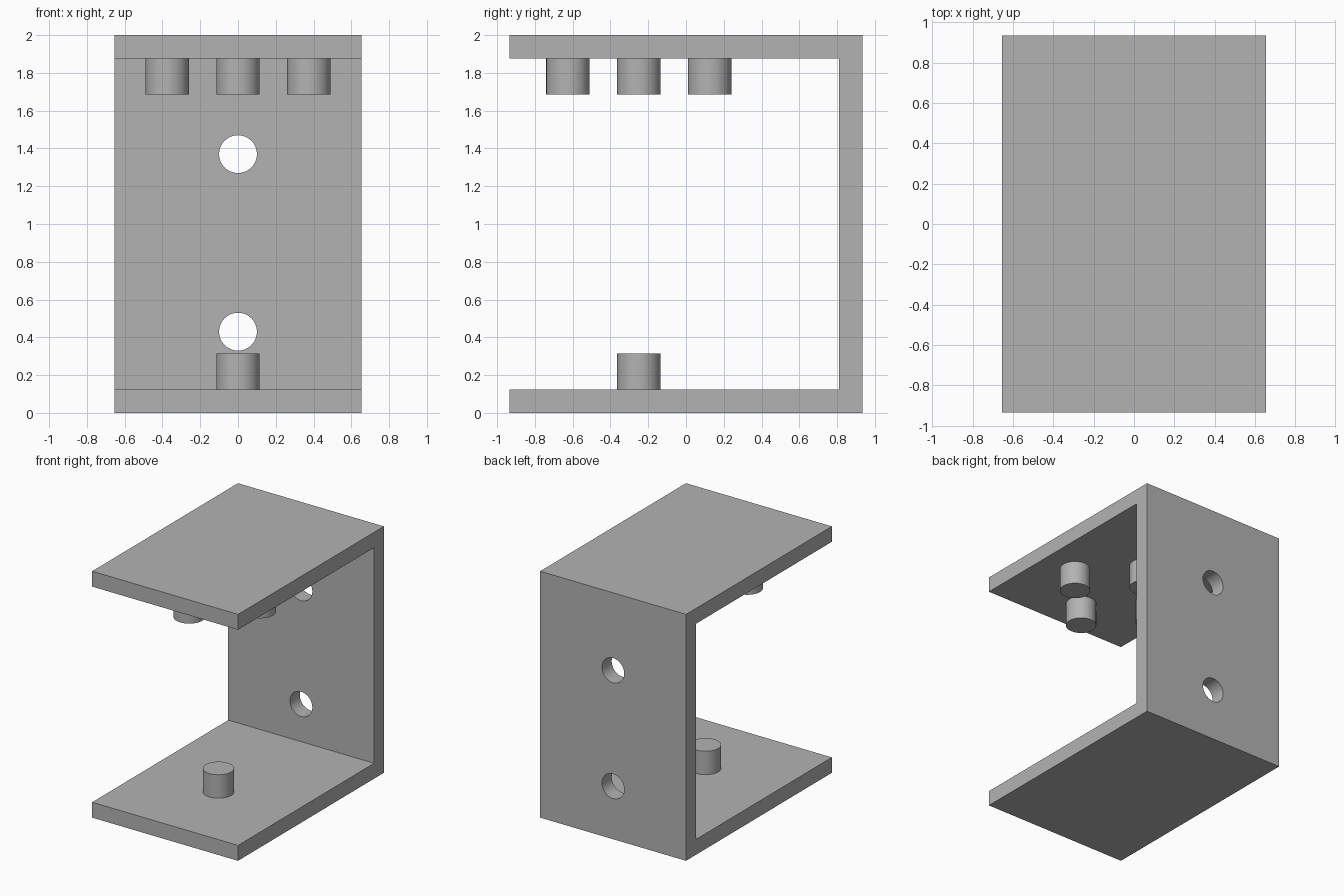
import bpy
import math

cube = bpy.data.objects.get("Cube")
if cube:
    bpy.data.objects.remove(cube, do_unlink=True)

WIDTH, DEPTH, HEIGHT, WALL = 1.31, 1.87, 2.0, 0.125
PEG_RADIUS, PEG_LENGTH, PEG_SINK = 0.115, 0.19, 0.02
PEG_Y, PEG_OFFSET = -0.25, 0.375
HOLE_RADIUS = 0.1

grey = bpy.data.materials.new("plain grey")
grey.use_nodes = True
colour = (0.45, 0.45, 0.45, 1)
grey.diffuse_color = colour
grey.node_tree.nodes["Principled BSDF"].inputs["Base Color"].default_value = colour


def cylinder(name, radius, length, location, rotation=(0, 0, 0)):
    bpy.ops.mesh.primitive_cylinder_add(
        vertices=64, radius=radius, depth=length, location=location, rotation=rotation)
    obj = bpy.context.object
    obj.name = name
    obj.data.materials.append(grey)
    bpy.ops.object.shade_smooth_by_angle(angle=math.radians(30))
    return obj


# Bracket: C-shaped side profile extruded across the width
back, inner = DEPTH / 2, DEPTH / 2 - WALL
profile = [(-back, 0), (back, 0), (back, HEIGHT), (-back, HEIGHT),
           (-back, HEIGHT - WALL), (inner, HEIGHT - WALL), (inner, WALL), (-back, WALL)]
n = len(profile)
verts = [(x, y, z) for x in (-WIDTH / 2, WIDTH / 2) for y, z in profile]
faces = [tuple(reversed(range(n))), tuple(range(n, 2 * n))]
faces += [(i, (i + 1) % n, n + (i + 1) % n, n + i) for i in range(n)]
mesh = bpy.data.meshes.new("bracket")
mesh.from_pydata(verts, [], faces)
mesh.materials.append(grey)
bracket = bpy.data.objects.new("bracket", mesh)
bpy.context.collection.objects.link(bracket)

# Two screw holes through the back wall
for name, z in (("lower_hole_cutter", 0.43), ("upper_hole_cutter", 1.37)):
    cutter = cylinder(name, HOLE_RADIUS, WALL * 3, (0, back - WALL / 2, z),
                      (math.pi / 2, 0, 0))
    cutter.hide_render = True
    cutter.hide_set(True)
    cut = bracket.modifiers.new(name, "BOOLEAN")
    cut.operation = "DIFFERENCE"
    cut.solver = "EXACT"
    cut.object = cutter

# Keep the flat walls crisp and the hole walls smooth
bpy.ops.object.select_all(action="DESELECT")
bracket.select_set(True)
bpy.context.view_layer.objects.active = bracket
for modifier in list(bracket.modifiers):
    bpy.ops.object.modifier_apply(modifier=modifier.name)
bpy.ops.object.shade_smooth_by_angle(angle=math.radians(30))
for name in ("lower_hole_cutter", "upper_hole_cutter"):
    bpy.data.objects.remove(bpy.data.objects[name], do_unlink=True)

# Four upper pegs in a diamond, hanging from the top plate
full = PEG_LENGTH + PEG_SINK
top_z = HEIGHT - WALL + PEG_SINK - full / 2
for name, dx, dy in (("upper_peg_left", 1, 0), ("upper_peg_right", -1, 0),
                     ("upper_peg_back", 0, 1), ("upper_peg_front", 0, -1)):
    cylinder(name, PEG_RADIUS, full,
             (dx * PEG_OFFSET, PEG_Y + dy * PEG_OFFSET, top_z))

# Single lower peg standing on the bottom plate
cylinder("lower_peg", PEG_RADIUS, full, (0, PEG_Y, WALL - PEG_SINK + full / 2))
